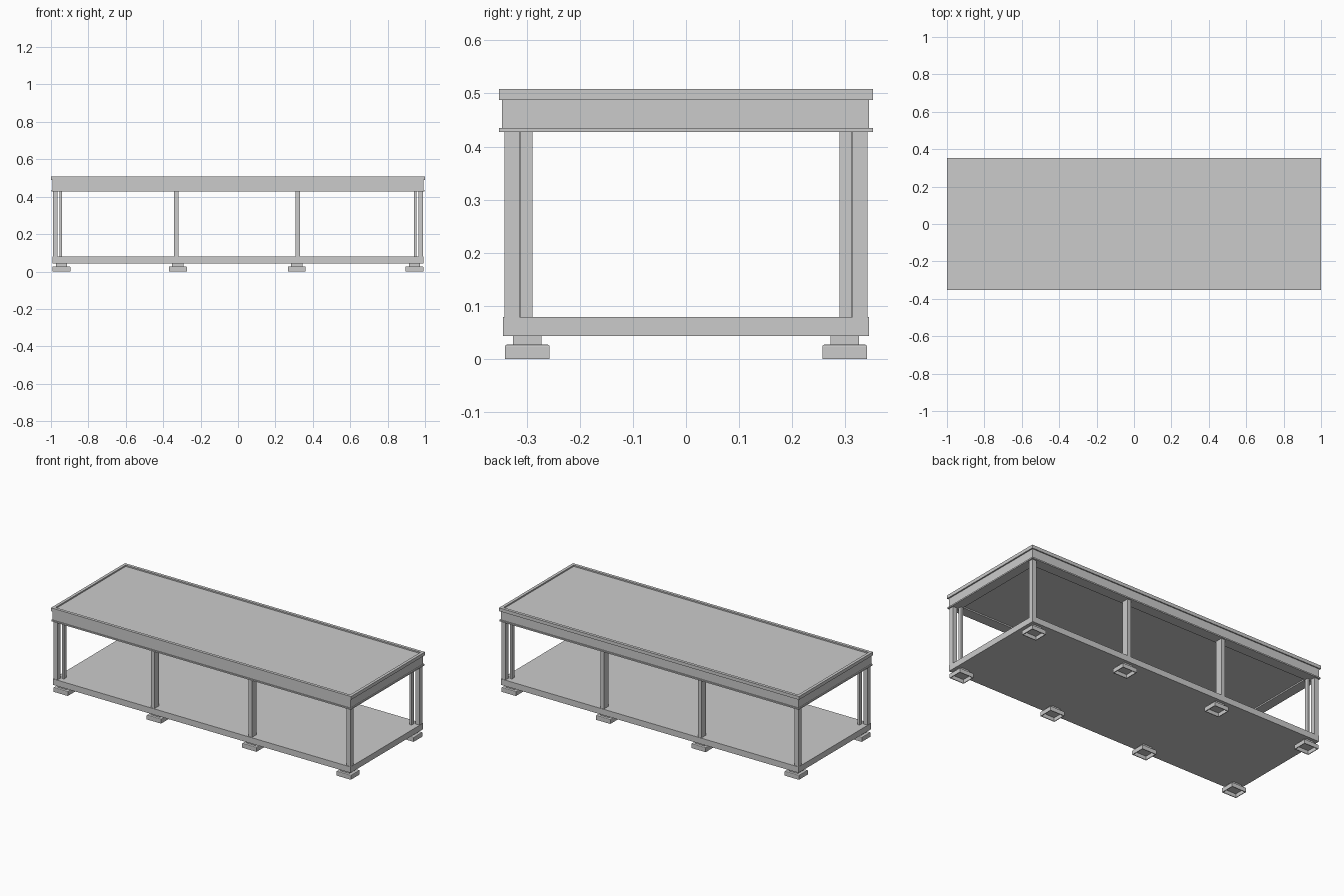
import bpy, bmesh
from mathutils import Vector

if "Cube" in bpy.data.objects:
    bpy.data.objects.remove(bpy.data.objects["Cube"])


def make_object(name, bm):
    bmesh.ops.recalc_face_normals(bm, faces=bm.faces)
    mesh = bpy.data.meshes.new(name)
    bm.to_mesh(mesh)
    bm.free()
    obj = bpy.data.objects.new(name, mesh)
    bpy.context.collection.objects.link(obj)
    return obj


def box_mesh(x, y, z):
    bm = bmesh.new()
    bmesh.ops.create_cube(bm, size=1)
    for v in bm.verts:
        v.co = Vector((r[0] + (c + 0.5) * (r[1] - r[0])
                       for r, c in zip((x, y, z), v.co)))
    return bm


def box(name, x, y, z):
    return make_object(name, box_mesh(x, y, z))


def top_face(bm, sign=1):
    return max(bm.faces, key=lambda f: sign * f.calc_center_median().z)


# Table top with a shallow recess inside a raised rim
bm = box_mesh((-1, 1), (-0.352, 0.352), (0.488, 0.508))
face = top_face(bm)
bmesh.ops.inset_region(bm, faces=[face], thickness=0.025)
inner = bmesh.ops.extrude_discrete_faces(bm, faces=[face])["faces"][0]
for v in inner.verts:
    v.co.z -= 0.008
make_object("table_top", bm)

# Apron block and the thin moulding around its lower edge
box("apron", (-0.992, 0.992), (-0.347, 0.345), (0.435, 0.488))
for s, side in ((-1, "front"), (1, "back")):
    box(side + "_moulding", (-0.998, 0.998), sorted((s * 0.352, s * 0.289)), (0.427, 0.435))
for s, side in ((-1, "left"), (1, "right")):
    box(side + "_moulding", sorted((s * 0.998, s * 0.94)), (-0.289, 0.289), (0.427, 0.435))

# Lower shelf
box("lower_shelf", (-0.992, 0.992), (-0.345, 0.345), (0.043, 0.079))

for sy, depth in ((-1, "front"), (1, "back")):
    # Corner posts with slim inner posts set diagonally behind them
    for sx, side in ((-1, "left"), (1, "right")):
        tag = f"{depth}_{side}"
        box(tag + "_corner_post", sorted((sx * 0.99, sx * 0.964)),
            sorted((sy * 0.342, sy * 0.314)), (0.079, 0.427))
        box(tag + "_inner_post", sorted((sx * 0.955, sx * 0.942)),
            sorted((sy * 0.312, sy * 0.289)), (0.079, 0.427))

    # Intermediate posts
    for x, side in ((-0.33, "left"), (0.32, "right")):
        box(f"{depth}_{side}_middle_post", (x - 0.012, x + 0.012),
            sorted((sy * 0.342, sy * 0.300)), (0.079, 0.427))

    # Feet: hollow pads, open underneath, each with a narrow neck
    for i, x in enumerate((-0.944, -0.322, 0.314, 0.943)):
        y = sy * 0.299
        box(f"{depth}_foot_neck_{i + 1}", (x - 0.03, x + 0.03),
            (y - 0.027, y + 0.027), (0.027, 0.043))
        bm = box_mesh((x - 0.048, x + 0.048), (y - 0.042, y + 0.042), (0, 0.027))
        bmesh.ops.bevel(bm, geom=list(top_face(bm).edges), offset=0.004,
                        segments=2, profile=0.5, affect="EDGES")
        bottom = top_face(bm, -1)
        bmesh.ops.inset_region(bm, faces=[bottom], thickness=0.006)
        ceiling = bmesh.ops.extrude_discrete_faces(bm, faces=[bottom])["faces"][0]
        for v in ceiling.verts:
            v.co.z += 0.022
        make_object(f"{depth}_foot_{i + 1}", bm)
